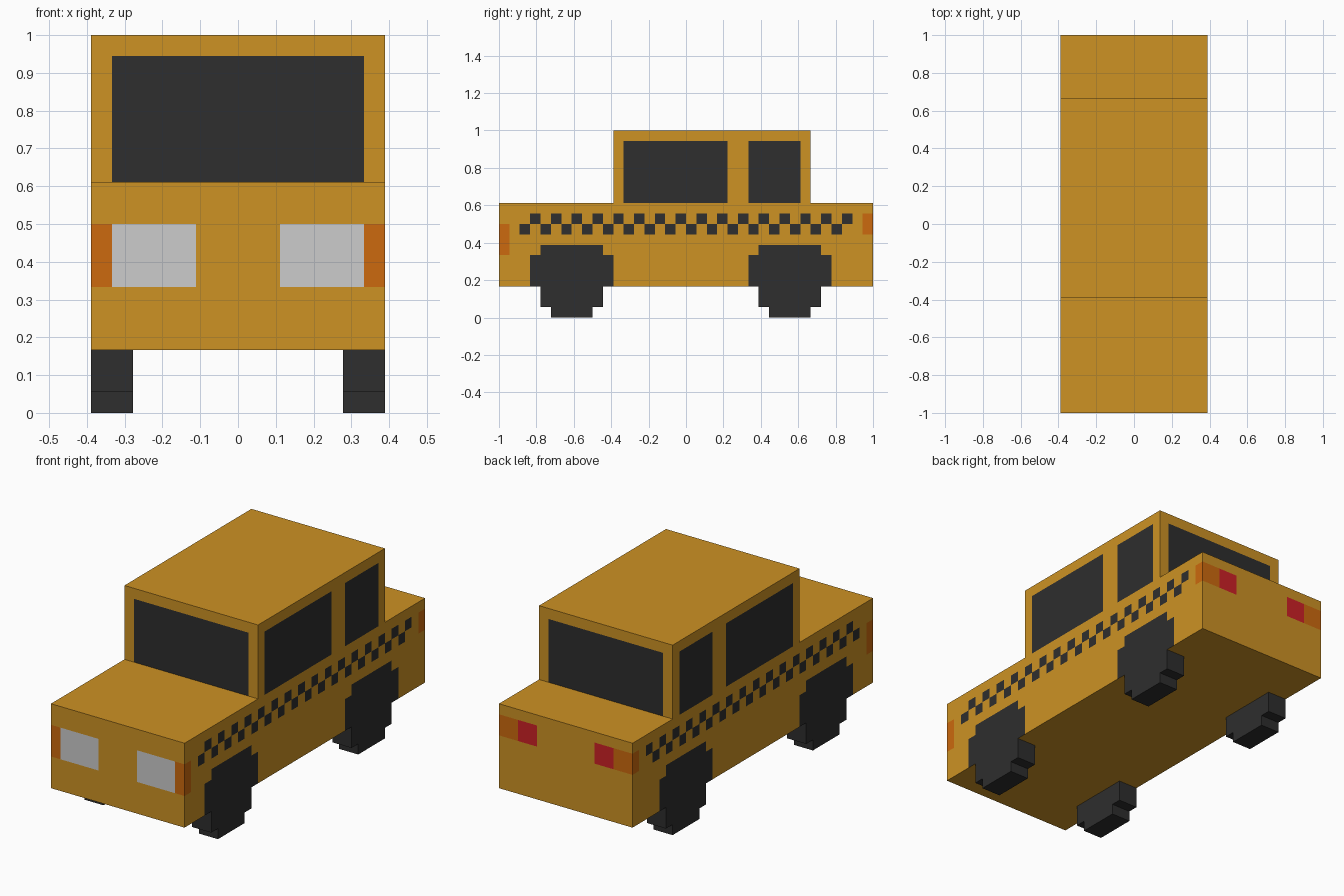
import bpy
import bmesh

if "Cube" in bpy.data.objects:
    bpy.data.objects.remove(bpy.data.objects["Cube"])

U = 1 / 18  # the model sits on a grid of 36 x 14 x 18 cells


def material(name, rgb):
    def lin(v):
        v /= 255
        return v / 12.92 if v <= 0.04045 else ((v + 0.055) / 1.055) ** 2.4
    m = bpy.data.materials.new(name)
    m.diffuse_color = (*[lin(v) for v in rgb], 1)
    m.use_nodes = True
    m.node_tree.nodes["Principled BSDF"].inputs["Base Color"].default_value = m.diffuse_color
    return m


YELLOW, DARK, WHITE, ORANGE, RED = range(5)
MATS = [material("yellow paint", (205, 146, 36)),
        material("dark glass and rubber", (46, 46, 46)),
        material("headlight grey", (204, 204, 204)),
        material("orange indicator", (204, 106, 14)),
        material("red tail light", (204, 32, 38))]


def finish(name, bm):
    bmesh.ops.remove_doubles(bm, verts=bm.verts, dist=1e-5)
    bmesh.ops.recalc_face_normals(bm, faces=bm.faces)
    me = bpy.data.meshes.new(name)
    bm.to_mesh(me)
    bm.free()
    for m in MATS:
        me.materials.append(m)
    ob = bpy.data.objects.new(name, me)
    bpy.context.collection.objects.link(ob)
    return ob


def block(name, cuts, paint):
    """Box cut along the given x, y, z lines; paint() colours or drops each face."""
    bm = bmesh.new()
    for axis in range(3):
        a, b = [i for i in range(3) if i != axis]
        for sign, level in ((-1, cuts[axis][0]), (1, cuts[axis][-1])):
            for a0, a1 in zip(cuts[a], cuts[a][1:]):
                for b0, b1 in zip(cuts[b], cuts[b][1:]):
                    c = [level] * 3
                    c[a], c[b] = (a0 + a1) / 2, (b0 + b1) / 2
                    colour = paint(axis, sign, *c)
                    if colour is None:
                        continue
                    vs = []
                    for p, q in ((a0, b0), (a1, b0), (a1, b1), (a0, b1)):
                        co = [level * U] * 3
                        co[a], co[b] = p * U, q * U
                        vs.append(bm.verts.new(co))
                    bm.faces.new(vs).material_index = colour
    return finish(name, bm)


AXLES = (("front_wheels", -11), ("rear_wheels", 10))


def paint_body(axis, sign, x, y, z):
    x = abs(x)
    if axis == 0:
        # wheel discs, flush with the sides
        for _, centre in AXLES:
            d = abs(y - centre)
            if (z < 6 and d < 4) or (z < 7 and d < 3):
                return DARK
        # corner lights wrapping round
        if (y < -17 and 6 < z < 9) or (y > 17 and 8 < z < 10):
            return ORANGE
        # checker stripe: two offset rows of squares
        if 8 < z < 10 and -16 < y < 16:
            row = int(z)
            if -16 + (row - 8) < y < 15 + (row - 8) and (int(y + 18) + row) % 2 == 0:
                return DARK
    elif axis == 1 and sign < 0 and 6 < z < 9:
        return ORANGE if x > 6 else WHITE if x > 2 else YELLOW
    elif axis == 1 and sign > 0 and 8 < z < 10:
        return ORANGE if x > 5 else RED if x > 3 else YELLOW
    elif axis == 2 and sign > 0 and -7 < y < 12:
        return None  # open under the cabin
    return YELLOW


def paint_cabin(axis, sign, x, y, z):
    if axis == 2:
        return YELLOW if sign > 0 else None
    if z > 17:
        return YELLOW
    if axis == 0:
        return DARK if -6 < y < 4 or 6 < y < 11 else YELLOW
    return DARK if abs(x) < 6 else YELLOW


# body and cabin
block("body", ((-7, -6, -5, -3, -2, 2, 3, 5, 6, 7),
               list(range(-18, 19)),
               (3, 6, 7, 8, 9, 10, 11)), paint_body)
block("cabin", ((-7, -6, 6, 7), (-7, -6, 4, 6, 11, 12), (11, 17, 18)), paint_cabin)

# stepped wheels below the body, mirrored to the left side
PROFILE = ((-3, 3), (-3, 1), (-2, 1), (-2, 0), (2, 0), (2, 1), (3, 1), (3, 3))
for name, centre in AXLES:
    bm = bmesh.new()
    side = bm.faces.new([bm.verts.new((5 * U, (y + centre) * U, z * U)) for y, z in PROFILE])
    ext = bmesh.ops.extrude_face_region(bm, geom=[side], use_keep_orig=True)["geom"]
    bmesh.ops.translate(bm, vec=(2 * U, 0, 0),
                        verts=[g for g in ext if isinstance(g, bmesh.types.BMVert)])
    for f in bm.faces:
        f.material_index = DARK
    wheel = finish(name, bm)
    wheel.modifiers.new("mirror", 'MIRROR').use_axis[0] = True
